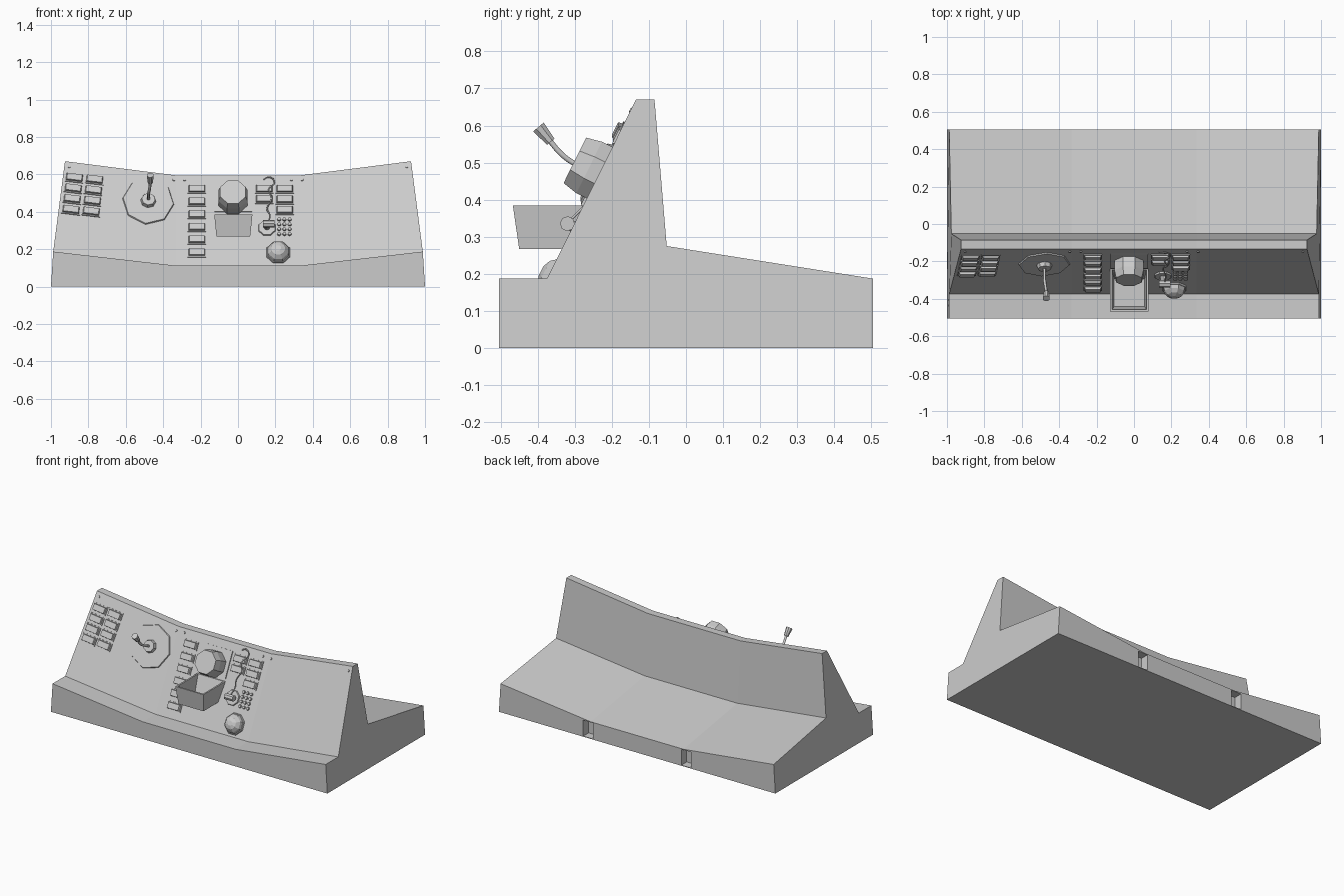
import bpy, bmesh
from math import pi, sqrt
from mathutils import Matrix, Vector

if "Cube" in bpy.data.objects:
    bpy.data.objects.remove(bpy.data.objects["Cube"])

FOLD = 0.335      # x of the two creases
DROP = 0.075      # how far the middle section sits below the ends
SLOPE = 0.497     # panel dy/dz


def edge_x(z):
    return 1 - 0.064 * z if z < 0.19 else 0.988 - 0.13 * (z - 0.187)


def finish(name, bm):
    bmesh.ops.recalc_face_normals(bm, faces=bm.faces)
    me = bpy.data.meshes.new(name)
    bm.to_mesh(me)
    bm.free()
    ob = bpy.data.objects.new(name, me)
    bpy.context.collection.objects.link(ob)
    return ob


def panel(x, z):
    """Frame lying on the sloped panel at front-view position x, z."""
    a = abs(x)
    rise = DROP / (0.955 - FOLD) if a > FOLD else 0
    dz = -DROP + rise * (a - FOLD)
    y = -0.375 + (z - 0.187 - dz) * SLOPE
    u = Vector((1, 0, rise * (1 if x > 0 else -1))).normalized()
    n = u.cross(Vector((0, SLOPE, 1))).normalized()
    v = n.cross(u)
    m = Matrix((u, v, n)).transposed().to_4x4()
    m.translation = (x, y, z)
    return m


def prism(bm, frame, sides, r1, r2, h, off=0.0, turn=0.0, scale=(1, 1)):
    m = (frame @ Matrix.Translation((0, 0, off + h / 2))
         @ Matrix.Diagonal((scale[0], scale[1], 1, 1)) @ Matrix.Rotation(turn, 4, 'Z'))
    bmesh.ops.create_cone(bm, cap_ends=True, segments=sides, radius1=r1,
                          radius2=r2, depth=h, matrix=m)


def slab(bm, frame, w, h, d, off=0.0, taper=1.0):
    r = sqrt(0.5)
    prism(bm, frame, 4, r, r * taper, d, off, pi / 4, (w, h))


def buttons(name, spots):
    bm = bmesh.new()
    for x, z in spots:
        f = panel(x, z)
        slab(bm, f, 0.1, 0.052, 0.008, -0.002)
        slab(bm, f, 0.088, 0.04, 0.012, 0.006, 0.9)
    finish(name, bm)


def cable(name, pts, radius):
    cu = bpy.data.curves.new(name, 'CURVE')
    cu.dimensions = '3D'
    cu.bevel_depth = radius
    cu.bevel_resolution = 1
    cu.resolution_u = 4
    cu.use_fill_caps = True
    sp = cu.splines.new('BEZIER')
    sp.bezier_points.add(len(pts) - 1)
    for b, p in zip(sp.bezier_points, pts):
        b.co = p
        b.handle_left_type = b.handle_right_type = 'AUTO'
    ob = bpy.data.objects.new(name, cu)
    bpy.context.collection.objects.link(ob)


# Console body: one side profile swept through four stations
profile = [(-0.505, 0), (-0.505, 0.187), (-0.375, 0.187), (-0.135, 0.67),
           (-0.085, 0.67), (-0.052, 0.275), (0.505, 0.187), (0.505, 0)]
bm = bmesh.new()
rings = []
for k in (-1, -FOLD, FOLD, 1):
    end = abs(k) == 1
    rings.append([bm.verts.new((k * edge_x(z) if end else k, y,
                                z - (DROP if z and not end else 0)))
                  for y, z in profile])
for a, b in zip(rings, rings[1:]):
    for i in range(len(profile)):
        j = (i + 1) % len(profile)
        bm.faces.new((a[i], a[j], b[j], b[i]))
bm.faces.new(rings[0])
bm.faces.new(rings[-1])
body = finish("console_body", bm)

# Two slots in the rear wall
bm = bmesh.new()
for s in (-1, 1):
    bmesh.ops.create_cube(bm, size=1, matrix=Matrix.Translation((s * 0.355, 0.51, 0.056))
                          @ Matrix.Diagonal((0.07, 0.12, 0.104, 1)))
cutter = finish("slot_cutter", bm)
cutter.hide_render = True
cutter.hide_viewport = False
cutter.display_type = 'WIRE'
mod = body.modifiers.new("slots", 'BOOLEAN')
mod.operation = 'DIFFERENCE'
mod.object = cutter
bpy.context.view_layer.update()
cut_mesh = bpy.data.meshes.new_from_object(
    body.evaluated_get(bpy.context.evaluated_depsgraph_get()))
body.modifiers.clear()
body.data = cut_mesh
bpy.data.objects.remove(cutter)

# Button banks
buttons("left_buttons", [(-0.875 + 0.108 * c - 0.006 * r, 0.58 - 0.01 * c - 0.057 * r)
                         for c in range(2) for r in range(4)])
buttons("middle_buttons", [(-0.22, 0.52 - 0.068 * r) for r in range(6)])
buttons("right_buttons", [(0.14, 0.52), (0.14, 0.465)]
        + [(0.25, 0.52 - 0.057 * r) for r in range(3)])

# Keypad
bm = bmesh.new()
for c in range(3):
    for r in range(4):
        prism(bm, panel(0.22 + 0.028 * c, 0.358 - 0.026 * r), 8, 0.011, 0.009, 0.012, -0.002)
finish("keypad", bm)

# Screws
bm = bmesh.new()
for s in (-1, 1):
    for x, z in ((0.285, 0.57), (0.343, 0.57), (0.903, 0.64)):
        prism(bm, panel(s * x, z), 6, 0.008, 0.007, 0.006, -0.001)
finish("screws", bm)

# Microphone: octagonal plate, hub, gooseneck and head
f = panel(-0.48, 0.455)
bm = bmesh.new()
prism(bm, f, 8, 0.14, 0.135, 0.01, -0.003)
prism(bm, f, 8, 0.042, 0.036, 0.025, 0.005)
finish("microphone_base", bm)
tip = Vector((-0.469, -0.368, 0.56))
cable("microphone_neck", [f @ Vector((0, 0, 0.02)), (-0.478, -0.30, 0.497),
                          (-0.473, -0.335, 0.522), tip], 0.008)
bm = bmesh.new()
aim = Vector((0, -0.64, 0.77)).to_track_quat('Z', 'Y').to_matrix().to_4x4()
prism(bm, Matrix.Translation(tip) @ aim, 8, 0.014, 0.02, 0.052, -0.005, pi / 8)
finish("microphone_head", bm)

# Octagonal scope on a square plate
bm = bmesh.new()
slab(bm, panel(-0.025, 0.475), 0.2, 0.17, 0.01, -0.003)
finish("scope_plate", bm)
bm = bmesh.new()
prism(bm, panel(-0.027, 0.458), 8, 0.084, 0.084, 0.065, 0, pi / 8)
prism(bm, panel(-0.027, 0.458), 8, 0.084, 0.074, 0.043, 0.065, pi / 8)
finish("scope", bm)

# Open paper tray under the scope
bm = bmesh.new()


def tray_ring(x0, x1, y0, y1, z):
    return [bm.verts.new(p) for p in ((x0, y0, z), (x1, y0, z), (x1, y1, z), (x0, y1, z))]


loops = [tray_ring(-0.115, 0.065, -0.45, -0.29, 0.267),
         tray_ring(-0.127, 0.077, -0.467, -0.235, 0.385),
         tray_ring(-0.117, 0.067, -0.457, -0.245, 0.385),
         tray_ring(-0.106, 0.056, -0.441, -0.295, 0.277)]
for a, b in zip(loops, loops[1:]):
    for i in range(4):
        j = (i + 1) % 4
        bm.faces.new((a[i], a[j], b[j], b[i]))
bm.faces.new(loops[0])
bm.faces.new(loops[-1])
finish("paper_tray", bm)

# Dome lamp
f = panel(0.215, 0.182)
bm = bmesh.new()
prism(bm, f, 8, 0.07, 0.066, 0.012, -0.003, pi / 8)
for r1, r2, lo, hi in ((0.062, 0.056, 0.009, 0.028), (0.056, 0.038, 0.028, 0.048),
                       (0.038, 0.016, 0.048, 0.057)):
    prism(bm, f, 8, r1, r2, hi - lo, lo, pi / 8)
finish("dome_lamp", bm)

# Socket with a plug and its cable
f = panel(0.155, 0.313)
bm = bmesh.new()
prism(bm, f, 8, 0.05, 0.046, 0.012, -0.003, pi / 8)
prism(bm, f, 8, 0.016, 0.014, 0.05, 0.005)
prism(bm, f @ Matrix.Translation((0.01, 0, 0.05)) @ Matrix.Rotation(pi / 2, 4, 'Y'),
      8, 0.02, 0.02, 0.06, -0.03, pi / 8)
finish("plug_socket", bm)
path = [(0.165, 0.33, 0.045), (0.17, 0.37, 0.03), (0.155, 0.41, 0.015), (0.18, 0.46, 0.022),
        (0.165, 0.51, 0.022), (0.195, 0.555, 0.014), (0.165, 0.58, 0.012), (0.135, 0.57, 0.004)]
cable("plug_cable", [panel(x, z) @ Vector((0, 0, d)) for x, z, d in path], 0.004)
